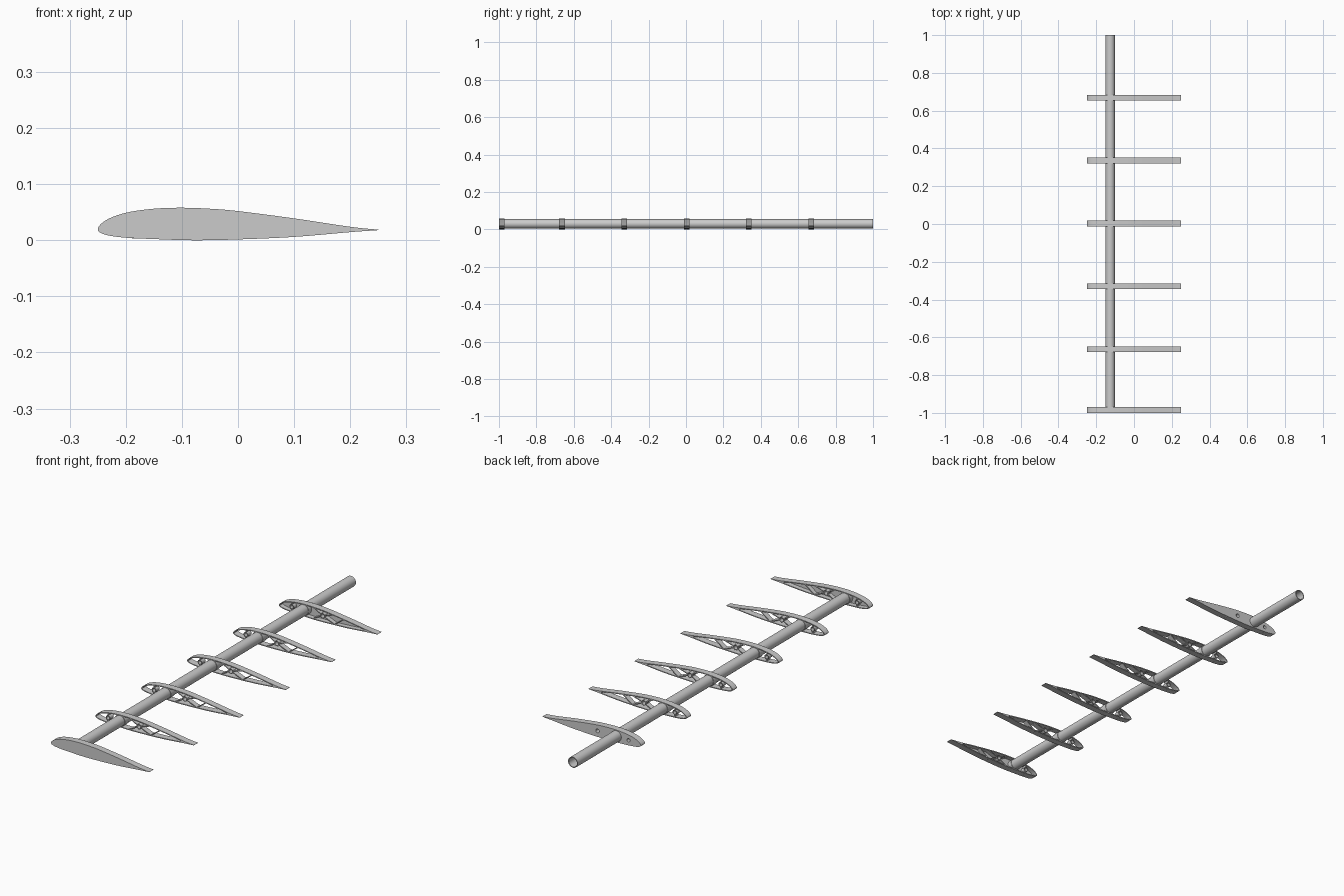
import bpy, math
from mathutils import Vector

cube = bpy.data.objects.get("Cube")
if cube:
    bpy.data.objects.remove(cube)

SPAR = Vector((-0.126, 0.03))
SPAR_R = 0.0245
DEPTH = 0.03
WALL = 0.004

# Airfoil control points, trailing edge over the top to the nose and back below
CONTROL = [Vector(p) for p in (
    (0.25, 0.019), (0.2, 0.024), (0.1, 0.039), (0, 0.052), (-0.05, 0.0562),
    (-0.1, 0.058), (-0.15, 0.0562), (-0.2, 0.049), (-0.235, 0.036), (-0.25, 0.02),
    (-0.237, 0.01), (-0.2, 0.0046), (-0.15, 0.0022), (-0.08, 0), (0, 0.0015),
    (0.1, 0.006), (0.2, 0.0145), (0.25, 0.018))]


def smooth_path(pts, steps=5):
    """Catmull-Rom curve through the points."""
    out = []
    for i in range(len(pts) - 1):
        a, b, c, d = (pts[max(0, min(len(pts) - 1, i + k))] for k in (-1, 0, 1, 2))
        for s in range(steps):
            t = s / steps
            out.append(0.5 * (2 * b + (c - a) * t + (2 * a - 5 * b + 4 * c - d) * t ** 2
                              + (3 * b - a - 3 * c + d) * t ** 3))
    return out + [pts[-1]]


def inset(pts, width, x_max):
    """Offset the outline inward, stopping short of the thin trailing edge."""
    out = []
    for i in range(1, len(pts) - 1):
        t = (pts[i + 1] - pts[i - 1]).normalized()
        p = pts[i] + Vector((-t.y, t.x)) * width
        if p.x < x_max:
            out.append(p)
    return out


def circle(center, radius, n=32):
    return [center + radius * Vector((math.cos(a), math.sin(a)))
            for a in (2 * math.pi * i / n for i in range(n))]


def bar(a, b, width=0.004):
    side = (b - a).normalized().orthogonal() * width / 2
    return [a + side, b + side, b - side, a - side]


def slab(name, loops, y0, y1):
    """Extrude closed loops in the x-z plane; inner loops become holes."""
    curve = bpy.data.curves.new(name, 'CURVE')
    curve.dimensions = '2D'
    curve.fill_mode = 'BOTH'
    curve.extrude = (y1 - y0) / 2
    for loop in loops:
        spline = curve.splines.new('POLY')
        spline.points.add(len(loop) - 1)
        for point, p in zip(spline.points, loop):
            point.co = (p.x, p.y, 0, 1)
        spline.use_cyclic_u = True
    obj = bpy.data.objects.new(name, curve)
    obj.rotation_euler.x = math.pi / 2
    obj.location.y = (y0 + y1) / 2
    bpy.context.collection.objects.link(obj)
    return obj


def finish(parts, name):
    """Turn the parts into one smooth-shaded mesh with sharp edges."""
    bpy.ops.object.select_all(action='DESELECT')
    for part in parts:
        part.select_set(True)
    bpy.context.view_layer.objects.active = parts[0]
    bpy.ops.object.convert(target='MESH')
    if len(parts) > 1:
        bpy.ops.object.join()
    bpy.ops.object.transform_apply(location=True, rotation=True, scale=True)
    bpy.ops.object.shade_smooth_by_angle(angle=math.radians(35))
    obj = bpy.context.view_layer.objects.active
    obj.name = name
    return obj


OUTER = smooth_path(CONTROL)
INNER = inset(OUTER, WALL, 0.185)
# Lightening holes on either side of the spar: centre and radius
HOLES = [(Vector((-0.187, 0.027)), 0.008), (Vector((-0.03, 0.028)), 0.009)]
# Strut feet on the rim for each hole
FEET = [[(-0.187, 0.003), (-0.187, 0.051)],
        [(-0.08, 0.002), (-0.08, 0.055), (0.03, 0.004), (0.03, 0.046)]]


def rib(name, y, plate=None):
    y0, y1 = y - DEPTH / 2, y + DEPTH / 2
    parts = [slab("rim", [OUTER, INNER], y0, y1),
             slab("collar", [circle(SPAR, SPAR_R + 0.002), circle(SPAR, SPAR_R - 0.001)],
                  y0 + 0.001, y1 - 0.001)]
    # Ring bosses and the struts that hold them
    for (center, radius), feet in zip(HOLES, FEET):
        parts.append(slab("boss", [circle(center, radius + 0.003), circle(center, radius)],
                          y0 + 0.002, y1 - 0.002))
        for foot in map(Vector, feet):
            start = center + (foot - center).normalized() * (radius + 0.001)
            parts.append(slab("strut", [bar(start, foot)], y0 + 0.003, y1 - 0.003))
    brace = bar(Vector((0.03, 0.004)), Vector((0.08, 0.04)))
    parts.append(slab("brace", [brace], y0 + 0.003, y1 - 0.003))
    # Closing web on the end ribs
    if plate == "front":
        parts.append(slab("web", [OUTER], y0, y0 + 0.008))
    elif plate == "back":
        holes = [circle(c, r) for c, r in HOLES] + [circle(SPAR, SPAR_R)]
        parts.append(slab("web", [INNER] + holes, y1 - 0.008, y1))
    return finish(parts, name)


# Ribs from root to tip
rib("root_rib", -0.985, "front")
for i in range(4):
    rib(f"middle_rib_{i + 1}", -0.663 + i * 0.333)
rib("tip_rib", 0.669, "back")

# Tubular spar
spar = slab("spar", [circle(SPAR, SPAR_R, 48), circle(SPAR, SPAR_R - 0.004, 48)], -0.98, 1)
finish([spar], "spar")
